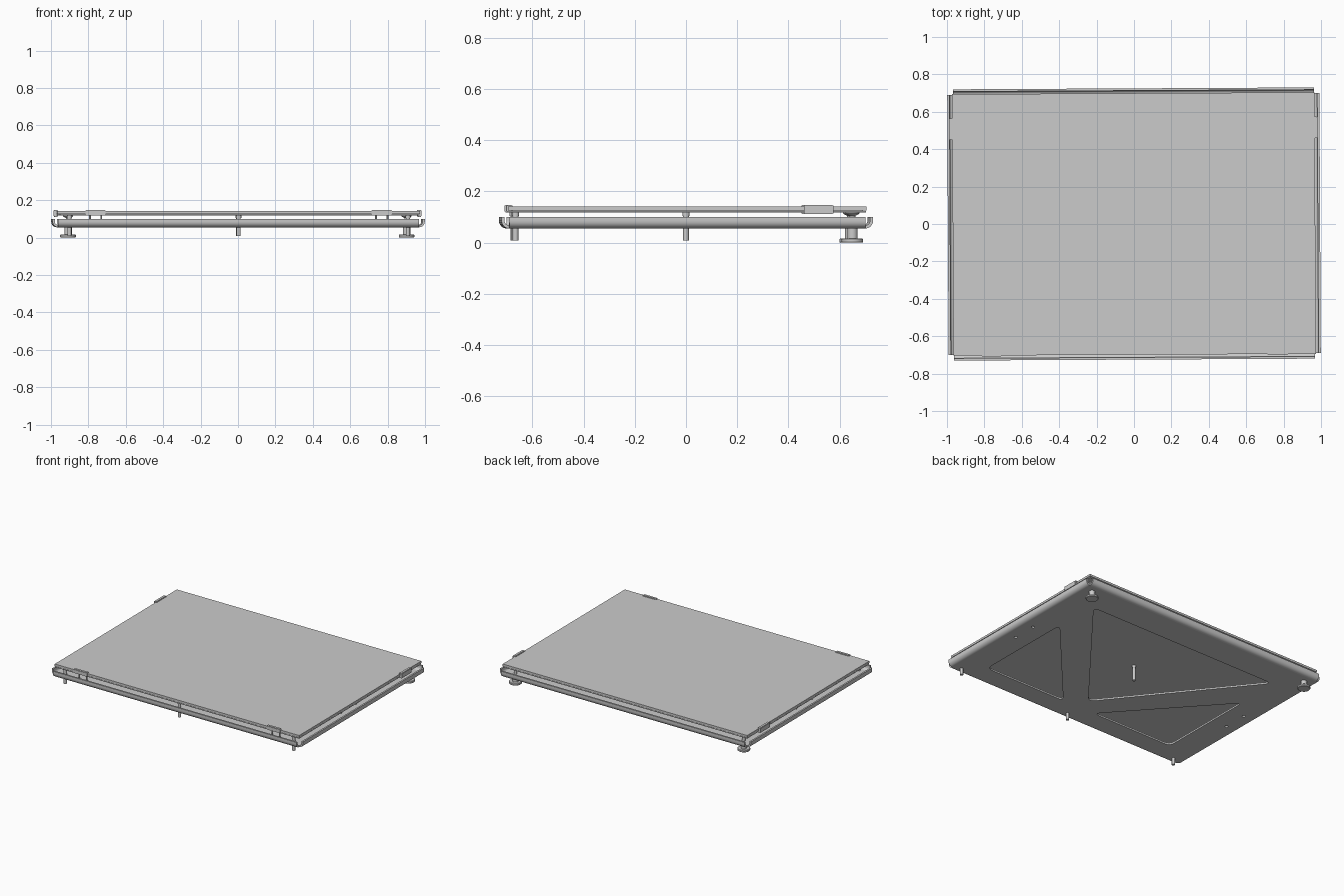
import bpy, bmesh, math
from mathutils import Vector, Matrix

old = bpy.data.objects.get("Cube")
if old:
    bpy.data.objects.remove(old, do_unlink=True)

grey = bpy.data.materials.new("light grey")
grey.use_nodes = True
COLOUR = (0.6, 0.6, 0.6, 1)
grey.diffuse_color = COLOUR
grey.node_tree.nodes["Principled BSDF"].inputs["Base Color"].default_value = COLOUR

TWIST = Matrix.Rotation(math.radians(0.3), 4, 'Z')   # slight turn of the whole assembly
LOW, THICK, RIM = 0.055, 0.012, 0.1                  # tray underside, sheet gauge, rim top
HX, HY = 0.965, 0.695                                # half size of the flat sheet


def add(name, mesh):
    """Link a finished mesh with its material and shading."""
    mesh.transform(TWIST)
    mesh.materials.clear()
    mesh.materials.append(grey)
    ob = bpy.data.objects.new(name, mesh)
    bpy.context.collection.objects.link(ob)
    bpy.ops.object.select_all(action='DESELECT')
    ob.select_set(True)
    bpy.context.view_layer.objects.active = ob
    bpy.ops.object.shade_smooth_by_angle(angle=math.radians(35))
    return ob


def finish(name, bm):
    bmesh.ops.recalc_face_normals(bm, faces=bm.faces)
    mesh = bpy.data.meshes.new(name)
    bm.to_mesh(mesh)
    bm.free()
    return add(name, mesh)


def box(name, x0, x1, y0, y1, z0, z1, bevel=0):
    bm = bmesh.new()
    size = Matrix.Diagonal((x1 - x0, y1 - y0, z1 - z0, 1))
    centre = Matrix.Translation(((x0 + x1) / 2, (y0 + y1) / 2, (z0 + z1) / 2))
    bmesh.ops.create_cube(bm, size=1, matrix=centre @ size)
    if bevel:
        bmesh.ops.bevel(bm, geom=bm.edges[:], offset=bevel, segments=2, affect='EDGES')
    return finish(name, bm)


def turned(name, x, y, profile, steps=24):
    """Lathe a list of (radius, height) pairs about a vertical axis."""
    bm = bmesh.new()
    pts = [(0, profile[0][1])] + profile + [(0, profile[-1][1])]
    verts = [bm.verts.new((x + r, y, z)) for r, z in pts]
    edges = [bm.edges.new(pair) for pair in zip(verts, verts[1:])]
    bmesh.ops.spin(bm, geom=verts + edges, cent=(x, y, 0), axis=(0, 0, 1),
                   angle=math.tau, steps=steps)
    bmesh.ops.remove_doubles(bm, verts=bm.verts[:], dist=0.0001)
    return finish(name, bm)


def rounded(corners, cut=0.05, steps=6):
    """Outline with each corner replaced by a short curve."""
    out, n = [], len(corners)
    for i in range(n):
        p = Vector(corners[i])
        a = p + (Vector(corners[i - 1]) - p).normalized() * cut
        b = p + (Vector(corners[(i + 1) % n]) - p).normalized() * cut
        for k in range(steps + 1):
            t = k / steps
            out.append(a * (1 - t) ** 2 + p * 2 * t * (1 - t) + b * t ** 2)
    return out


def circle(x, y, r, n=12):
    return [(x + r * math.cos(math.tau * k / n), y + r * math.sin(math.tau * k / n))
            for k in range(n)]


# Tray sheet with three triangular openings and small fixing holes
outlines = [[(-HX, -HY), (HX, -HY), (HX, HY), (-HX, HY)],
            rounded([(-0.76, 0.49), (0.76, 0.49), (0, -0.46)])]
for s in (-1, 1):
    outlines.append(rounded([(s * 0.78, 0.17), (s * 0.78, -0.56), (s * 0.13, -0.56)]))
    outlines += [circle(s * 0.9, y, 0.011) for y in (-0.13, 0.045)]
curve = bpy.data.curves.new("tray_outline", 'CURVE')
curve.dimensions, curve.fill_mode, curve.extrude = '2D', 'BOTH', THICK / 2
for line in outlines:
    spline = curve.splines.new('POLY')
    spline.points.add(len(line) - 1)
    spline.use_cyclic_u = True
    for point, co in zip(spline.points, line):
        point.co = (co[0], co[1], 0, 1)
helper = bpy.data.objects.new("tray_outline", curve)
sheet = bpy.data.meshes.new_from_object(helper)
sheet.transform(Matrix.Translation((0, 0, LOW + THICK / 2)))
add("tray_sheet", sheet)
bpy.data.objects.remove(helper)


# Upturned rims: a rounded bend swept along each side, open at the corners
def rim(name, turn, start, half):
    R = 0.03
    arc = [math.radians(a) for a in range(0, 91, 15)]
    outer = [(start + R * math.sin(a), LOW + R * (1 - math.cos(a))) for a in arc]
    r = R - THICK
    inner = [(start + r * math.sin(a), LOW + R - r * math.cos(a)) for a in arc]
    profile = outer + [(start + R, RIM), (start + r, RIM)] + inner[::-1]
    bm = bmesh.new()
    face = bm.faces.new([bm.verts.new((d, -half, z)) for d, z in profile])
    ext = bmesh.ops.extrude_face_region(bm, geom=[face])
    moved = [v for v in ext["geom"] if isinstance(v, bmesh.types.BMVert)]
    bmesh.ops.translate(bm, verts=moved, vec=(0, 2 * half, 0))
    bm.transform(Matrix.Rotation(turn, 4, 'Z'))
    finish(name, bm)


for i, side in enumerate(("left", "back", "right", "front")):
    rim(side + "_rim", i * math.pi / 2, HY if i % 2 else HX, HX if i % 2 else HY)

# Heater board and the plate on top of it
box("heater_board", -0.967, 0.967, -0.697, 0.697, 0.117, 0.124)
box("top_plate", -0.969, 0.969, -0.699, 0.699, 0.126, 0.141)
box("bonding_layer", -0.955, 0.955, -0.685, 0.685, 0.123, 0.127)

# Thin support posts: three along the front and one in the middle
for name, x, y in (("front_left", 0.905, -0.67), ("front_middle", 0, -0.67),
                   ("front_right", -0.905, -0.67), ("centre", 0, 0)):
    turned(name + "_post", x, y, [(0.011, 0.008), (0.011, 0.104), (0.014, 0.104), (0.014, 0.118)])

for side, s in (("left", 1), ("right", -1)):
    # Levelling knobs and countersunk screws at the back corners
    turned(side + "_knob", s * 0.905, 0.645,
           [(0.039, 0), (0.042, 0.003), (0.042, 0.013), (0.039, 0.016), (0.02, 0.016), (0.02, LOW)], 32)
    turned(side + "_screw", s * 0.905, 0.645,
           [(0.011, LOW), (0.011, 0.104), (0.027, 0.113), (0.027, 0.117)])
    # Clips holding the plate on the front and side edges
    x = s * 0.765
    box(side + "_front_clip", x - 0.054, x + 0.054, -0.704, -0.682, 0.118, 0.147, 0.003)
    for k in (-1, 1):
        turned(side + "_clip_peg", x + k * 0.03, -0.67, [(0.005, 0.066), (0.005, 0.119)], 10)
    x = s * 0.972
    box(side + "_side_clip", x - 0.011, x + 0.011, 0.455, 0.57, 0.111, 0.147, 0.003)
